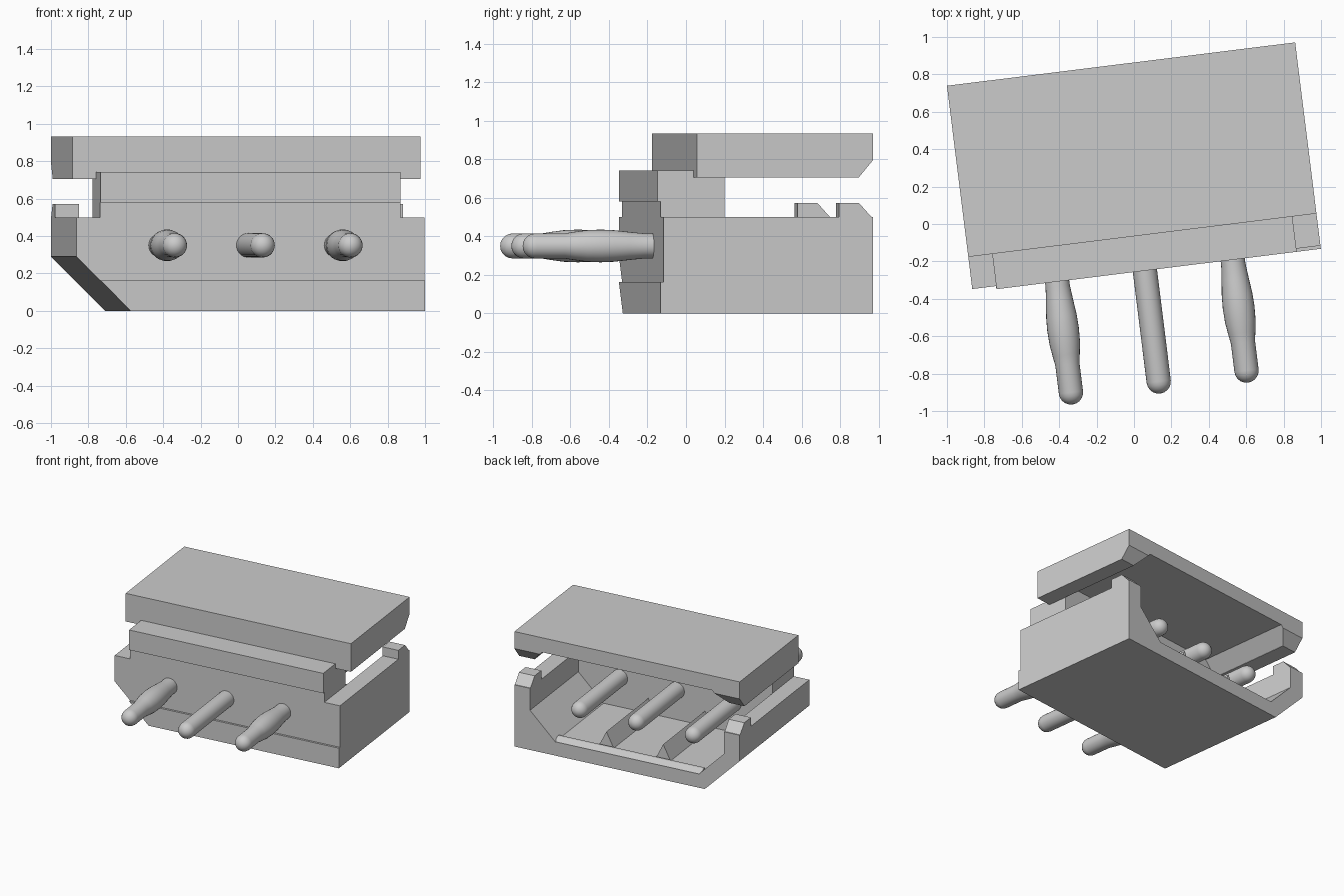
import bpy, bmesh, math
from mathutils import Matrix

if "Cube" in bpy.data.objects:
    bpy.data.objects.remove(bpy.data.objects["Cube"])

TURN = Matrix.Rotation(math.radians(7.1), 4, 'Z')   # whole model is turned about z
U0, U1 = -0.901, 0.975      # outer sides
I0, I1 = -0.772, 0.845      # inner sides of the walls
VF, VI, VB = -0.238, 0.097, 0.857   # front face, inner front wall, back


def new_object(name, bm):
    bmesh.ops.recalc_face_normals(bm, faces=bm.faces)
    mesh = bpy.data.meshes.new(name)
    bm.to_mesh(mesh)
    bm.free()
    ob = bpy.data.objects.new(name, mesh)
    bpy.context.collection.objects.link(ob)
    return ob


def prism(name, profile, a, b, axis):
    """Extrude a profile: axis 'v' takes (u, z) points, axis 'u' takes (v, z)."""
    bm = bmesh.new()
    place = (lambda p, t: (p[0], t, p[1])) if axis == 'v' else (lambda p, t: (t, p[0], p[1]))
    r0 = [bm.verts.new(place(p, a)) for p in profile]
    r1 = [bm.verts.new(place(p, b)) for p in profile]
    bm.faces.new(r0)
    bm.faces.new(r1[::-1])
    n = len(profile)
    for i in range(n):
        j = (i + 1) % n
        bm.faces.new((r0[i], r0[j], r1[j], r1[i]))
    return new_object(name, bm)


def combine(ob, other, op):
    mod = ob.modifiers.new(op, 'BOOLEAN')
    mod.object, mod.operation, mod.solver = other, op, 'EXACT'
    bpy.context.view_layer.objects.active = ob
    bpy.ops.object.modifier_apply(modifier=mod.name)
    bpy.data.objects.remove(other)


def box_vz(v0, v1, z0, z1):
    return [(v0, z0), (v1, z0), (v1, z1), (v0, z1)]


# housing body with one chamfered lower edge
body = prism("housing", [(-0.61, 0), (U1, 0), (U1, 0.5), (U0, 0.5), (U0, 0.29)], VF, VB, 'v')
# cavity, open at top and back
combine(body, prism("cavity_cutter", [(I0 + 0.21, 0.112), (I1 - 0.21, 0.112), (I1, 0.322),
                                      (I1, 0.8), (I0, 0.8), (I0, 0.322)], VI, 1.1, 'v'), 'DIFFERENCE')

# front skirt, neck and front ridge
combine(body, prism("skirt", [(-0.61, 0), (U1, 0), (U1, 0.163), (-0.773, 0.163)], -0.255, VF + 0.0, 'v'), 'UNION')
combine(body, prism("neck", box_vz(VF, VI, 0.45, 0.725), I0, I1, 'u'), 'UNION')
combine(body, prism("ridge", box_vz(-0.255, -0.02, 0.58, 0.742), I0, I1, 'u'), 'UNION')

# top plate: chamfered at the back, recessed underneath
plate = prism("top_plate", [(-0.065, 0.705), (0.782, 0.705), (VB, 0.795), (VB, 0.933), (-0.065, 0.933)],
              U0, U1, 'u')
combine(plate, prism("recess_cutter", [(I0, 0.6), (I1, 0.6), (I1, 0.707), (I1 - 0.1, 0.815),
                                       (I0 + 0.1, 0.815), (I0, 0.707)], VI, 1.1, 'v'), 'DIFFERENCE')
combine(body, plate, 'UNION')

# latch nibs on the back ends of the side walls
for a, b in ((U0, I0), (I1, U1)):
    combine(body, prism("nib", [(0.68, 0.48), (VB, 0.48), (VB, 0.492), (0.785, 0.572), (0.68, 0.572)],
                        a, b, 'u'), 'UNION')

# sloped lip along the back of the floor
combine(body, prism("floor_lip", [(0.78, 0.09), (VB, 0.09), (VB, 0.108), (0.80, 0.134), (0.78, 0.134)],
                    I0 + 0.2, I1 - 0.2, 'u'), 'UNION')

# dividers on the floor between the pins
for c in (0.263, -0.21):
    combine(body, prism("divider", [(c - 0.067, 0.1), (c + 0.067, 0.1), (c, 0.234)], 0.05, 0.755, 'v'), 'UNION')
body.data.transform(TURN)


# round contact pins, the outer two swollen for retention
def pin(name, u, swollen):
    r, z, seg, f, b = 0.065, 0.35, 28, -0.917, 0.785
    arc = [math.radians(d) for d in (0, 18, 36, 54, 72, 90)]
    prof = [(f + r - r * math.cos(t), r * math.sin(t)) for t in arc]
    if swollen:
        prof += [(-0.70, r), (-0.65, 0.073), (-0.585, 0.082), (-0.51, 0.085), (-0.44, 0.082),
                 (-0.36, 0.073), (-0.28, r)]
    prof += [(b - r + r * math.cos(t), r * math.sin(t)) for t in arc[::-1]]
    bm = bmesh.new()
    rings = []
    for v, rad in prof:
        rings.append([bm.verts.new((u + rad * math.cos(2 * math.pi * i / seg), v,
                                    z + rad * math.sin(2 * math.pi * i / seg))) for i in range(seg)])
    for p, q in zip(rings, rings[1:]):
        for i in range(seg):
            j = (i + 1) % seg
            bm.faces.new((p[i], p[j], q[j], q[i]))
    bmesh.ops.remove_doubles(bm, verts=bm.verts, dist=1e-5)
    ob = new_object(name, bm)
    ob.data.transform(TURN)
    bpy.ops.object.select_all(action='DESELECT')
    ob.select_set(True)
    bpy.context.view_layer.objects.active = ob
    bpy.ops.object.shade_smooth_by_angle(angle=math.radians(30))


for k in (-1, 0, 1):
    pin("contact_pin_%d" % (k + 2), 0.027 + 0.473 * k, k != 0)
